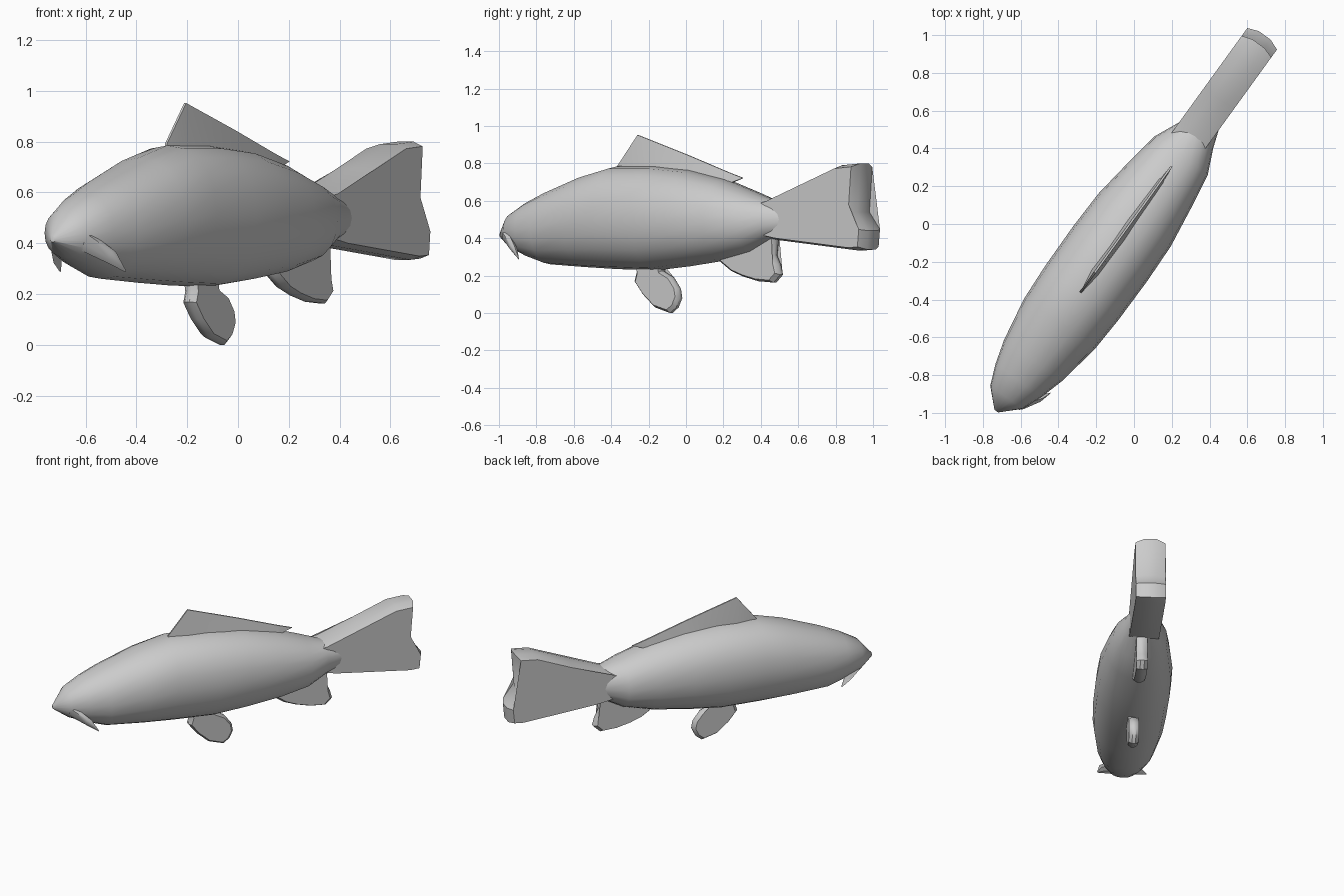
import bpy, bmesh, math
from mathutils import Vector

if "Cube" in bpy.data.objects:
    bpy.data.objects.remove(bpy.data.objects["Cube"])

# The fish lies diagonally: s runs nose to tail, t across the body
D = Vector((0.586, 0.81, 0))
N = Vector((0.81, -0.586, 0))
UP = Vector((0, 0, 1))


def place(s, t, z):
    return D * s + N * t + UP * z


def loft(name, rings, angle=40):
    """Skin a list of equal closed rings and cap both ends."""
    bm = bmesh.new()
    vs = [[bm.verts.new(place(*p)) for p in r] for r in rings]
    n = len(vs[0])
    for a, b in zip(vs, vs[1:]):
        for i in range(n):
            j = (i + 1) % n
            bm.faces.new((a[i], a[j], b[j], b[i]))
    caps = [bm.faces.new(vs[0]), bm.faces.new(vs[-1])]
    bmesh.ops.triangulate(bm, faces=caps)
    bmesh.ops.recalc_face_normals(bm, faces=bm.faces)
    me = bpy.data.meshes.new(name)
    bm.to_mesh(me)
    bm.free()
    ob = bpy.data.objects.new(name, me)
    bpy.context.collection.objects.link(ob)
    bpy.ops.object.select_all(action='DESELECT')
    ob.select_set(True)
    bpy.context.view_layer.objects.active = ob
    bpy.ops.object.shade_smooth_by_angle(angle=math.radians(angle))
    return ob


def plate(name, outline, half, t0, rim=0.35, k=0.88, angle=40):
    """Thick fin: side outline with chamfered rim."""
    cs = sum(p[0] for p in outline) / len(outline)
    cz = sum(p[1] for p in outline) / len(outline)
    rings = []
    for t, f in ((-half, k), (-half * rim, 1), (half * rim, 1), (half, k)):
        rings.append([(cs + (s - cs) * f, t0 + t, cz + (z - cz) * f)
                      for s, z in outline])
    return loft(name, rings, angle)


# Body: s, half width, bottom, top
stations = [(-1.23, 0.012, 0.405, 0.43), (-1.14, 0.105, 0.345, 0.535),
            (-1.03, 0.15, 0.30, 0.595), (-0.90, 0.188, 0.26, 0.65),
            (-0.66, 0.230, 0.245, 0.735), (-0.46, 0.241, 0.235, 0.785),
            (-0.20, 0.244, 0.228, 0.785), (0.02, 0.237, 0.25, 0.765),
            (0.25, 0.205, 0.28, 0.715), (0.44, 0.174, 0.325, 0.65),
            (0.57, 0.115, 0.39, 0.605), (0.70, 0.07, 0.42, 0.58)]
rings = []
for s, w, lo, hi in stations:
    ring = []
    for i in range(20):
        a = 2 * math.pi * i / 20
        c, d = math.cos(a), math.sin(a)
        x = math.copysign(abs(c) ** 0.92, c)
        y = math.copysign(abs(d) ** 0.92, d)
        ring.append((s, w * x - 0.01, (lo + hi) / 2 + (hi - lo) / 2 * y))
    rings.append(ring)
loft("body", rings, 50)

# Tail fin, thick with a notched end
plate("tail_fin", [(0.46, 0.42), (0.46, 0.58), (0.55, 0.60), (0.80, 0.695), (1.04, 0.79),
                   (1.16, 0.80), (1.14, 0.54), (1.215, 0.44),
                   (1.205, 0.34), (1.14, 0.335), (0.62, 0.39)],
      0.097, -0.025, 0.4, 0.93)

# Dorsal fin: wide at the base, thin along the top edge
dorsal = [((-0.46, 0.72), (-0.46, 0.79)), ((-0.33, 0.72), (-0.33, 0.952)),
          ((0.0, 0.70), (0.0, 0.845)), ((0.27, 0.66), (0.27, 0.752)),
          ((0.285, 0.695), (0.365, 0.722))]
loft("dorsal_fin", [[(b[0], -0.02 - 0.03 * g, b[1]), (a[0], -0.023, a[1]),
                     (a[0], -0.013, a[1]), (b[0], -0.013 + 0.03 * g, b[1])]
                    for (b, a), g in zip(dorsal, (0.1, 0.8, 1, 0.7, 0.2))])

# Belly fins
plate("pelvic_fin", [(-0.33, 0.27), (-0.32, 0.22), (-0.335, 0.17), (-0.28, 0.10),
                     (-0.20, 0.03), (-0.10, 0.0), (-0.06, 0.03), (-0.036, 0.08),
                     (-0.045, 0.13), (-0.09, 0.19), (-0.16, 0.225), (-0.17, 0.27)],
      0.032, -0.005)
plate("anal_fin", [(0.20, 0.32), (0.22, 0.28), (0.30, 0.225), (0.38, 0.195),
                   (0.48, 0.17), (0.58, 0.163), (0.625, 0.205), (0.61, 0.26),
                   (0.585, 0.31), (0.60, 0.43), (0.40, 0.43)],
      0.036, -0.01)

# Barbels flaring from the corners of the mouth
for side, label in ((1, "right"), (-1, "left")):
    rings = []
    for s, t, z, r in ((-1.12, 0.075, 0.40, 0.035), (-1.04, 0.13, 0.345, 0.025),
                       (-0.985, 0.158, 0.29, 0.003)):
        rings.append([(s + r * math.cos(i * math.pi / 3), 0.008 + side * t,
                       z + r * math.sin(i * math.pi / 3)) if i % 3 == 0 else
                      (s + r * math.cos(i * math.pi / 3),
                       0.008 + side * t + r * 0.5 * (1 if i < 3 else -1),
                       z + r * math.sin(i * math.pi / 3)) for i in range(6)])
    loft("barbel_" + label, rings)
